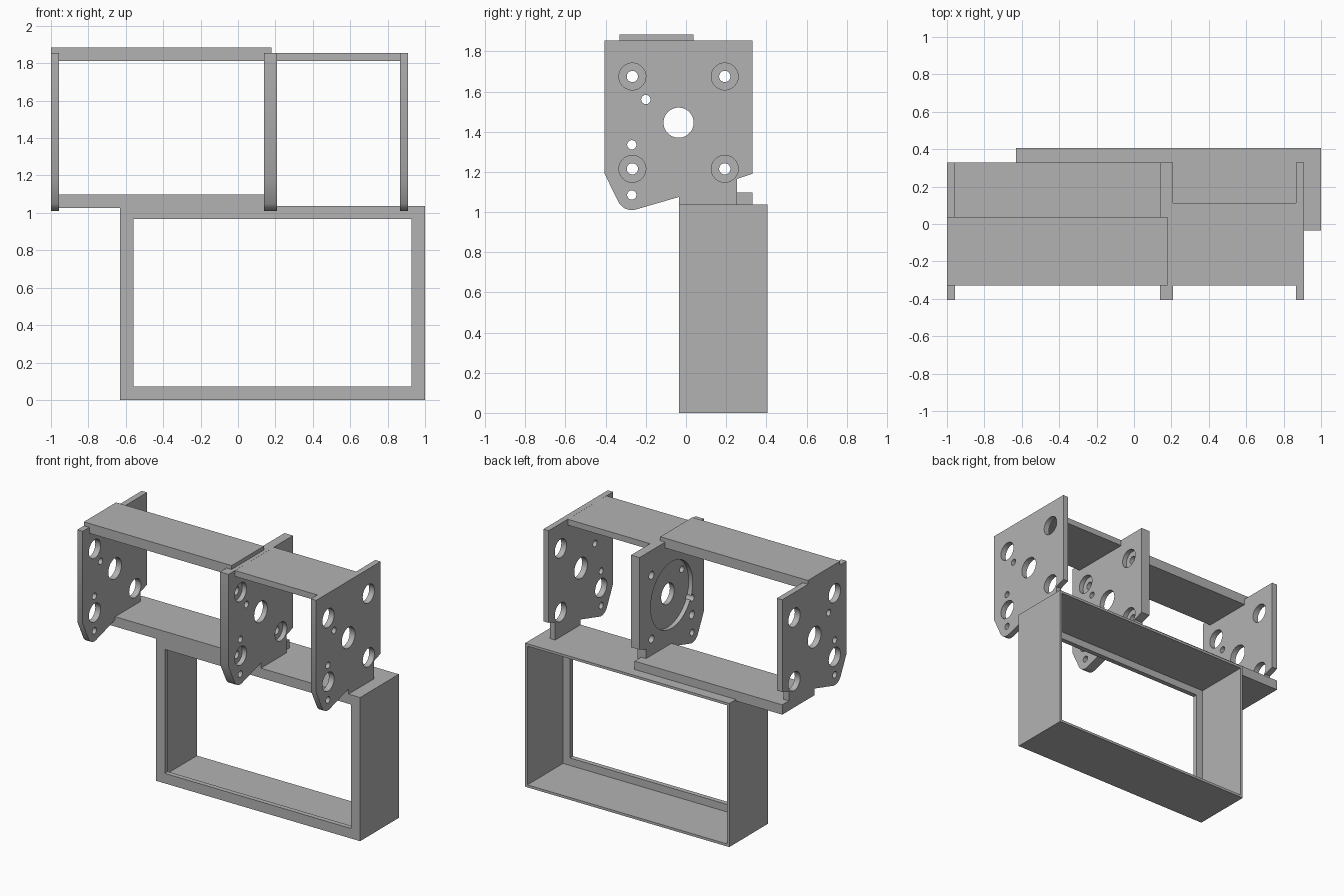
import bpy
import bmesh
from math import sin, cos, pi, radians
from mathutils import Matrix

if "Cube" in bpy.data.objects:
    bpy.data.objects.remove(bpy.data.objects["Cube"], do_unlink=True)

# One grey plastic for everything
grey = bpy.data.materials.new("grey_plastic")
grey.use_nodes = True
colour = (0.45, 0.45, 0.45, 1)
grey.diffuse_color = colour
grey.node_tree.nodes["Principled BSDF"].inputs["Base Color"].default_value = colour


def finish(name, bm):
    bmesh.ops.recalc_face_normals(bm, faces=bm.faces)
    mesh = bpy.data.meshes.new(name)
    bm.to_mesh(mesh)
    bm.free()
    mesh.materials.append(grey)
    obj = bpy.data.objects.new(name, mesh)
    bpy.context.collection.objects.link(obj)
    return obj


def box(name, x, y, z):
    bm = bmesh.new()
    bmesh.ops.create_cube(bm, size=1)
    for v in bm.verts:
        v.co = [r[0] if c < 0 else r[1] for c, r in zip(v.co, (x, y, z))]
    return finish(name, bm)


def prism(name, outline, x0, x1):
    """Extrude a y-z outline along x."""
    bm = bmesh.new()
    face = bm.faces.new([bm.verts.new((x0, y, z)) for y, z in outline])
    out = bmesh.ops.extrude_face_region(bm, geom=[face])
    moved = [g for g in out["geom"] if isinstance(g, bmesh.types.BMVert)]
    bmesh.ops.translate(bm, verts=moved, vec=(x1 - x0, 0, 0))
    return finish(name, bm)


def cut(target, cutter):
    mod = target.modifiers.new("cut", "BOOLEAN")
    mod.operation = "DIFFERENCE"
    mod.solver = "EXACT"
    mod.object = cutter
    cutter.hide_render = True
    bpy.context.view_layer.objects.active = target
    bpy.ops.object.modifier_apply(modifier=mod.name)
    bpy.data.objects.remove(cutter, do_unlink=True)


def drill(target, centre, radius, x0, x1):
    """Round hole along x."""
    bm = bmesh.new()
    place = Matrix.Translation(((x0 + x1) / 2, *centre)) @ Matrix.Rotation(pi / 2, 4, "Y")
    bmesh.ops.create_cone(bm, cap_ends=True, segments=48, radius1=radius,
                          radius2=radius, depth=x1 - x0, matrix=place)
    cut(target, finish("drill", bm))


# Motor plate outline with a rounded lower toe and a rear notch
toe = (-0.27, 1.085)
toe_arc = [(toe[0] + 0.075 * cos(radians(a)), toe[1] + 0.075 * sin(radians(a)))
           for a in range(208, 287, 6)]
outline = ([(-0.405, 1.855), (-0.405, 1.19)] + toe_arc +
           [(-0.035, 1.075), (-0.035, 1.03), (0.255, 1.03),
            (0.255, 1.165), (0.33, 1.19), (0.33, 1.855)])

hub = (-0.037, 1.445)
corners = [(hub[0] + sy * 0.23, hub[1] + sz * 0.23) for sy in (-1, 1) for sz in (-1, 1)]
pin_holes = [(-0.2, 1.56), (-0.27, 1.335), toe]

plates = {"right_plate": (-1.0, -0.957),
          "middle_plate": (0.14, 0.208),
          "left_plate": (0.866, 0.908)}
for name, (x0, x1) in plates.items():
    plate = prism(name, outline, x0, x1)
    middle = name == "middle_plate"
    drill(plate, hub, 0.075, x0 - 0.1, x1 + 0.1)
    for c in pin_holes:
        drill(plate, c, 0.023, x0 - 0.1, x1 + 0.1)
    for c in corners:
        drill(plate, c, 0.028 if middle else 0.067, x0 - 0.1, x1 + 0.1)
        if middle:
            drill(plate, c, 0.067, x1 - 0.034, x1 + 0.1)   # screw head seat
    if middle:
        drill(plate, hub, 0.24, x0 - 0.1, x0 + 0.032)      # motor face recess
    bpy.ops.object.select_all(action="DESELECT")
    plate.select_set(True)
    bpy.context.view_layer.objects.active = plate
    bpy.ops.object.shade_smooth_by_angle(angle=radians(30))

# Bars joining the plates
box("upper_right_bar", (-1.0, 0.18), (-0.33, 0.037), (1.812, 1.883))
box("upper_left_bar", (0.2, 0.88), (-0.33, 0.112), (1.812, 1.8545))
box("lower_shelf", (-1.0, 0.18), (-0.035, 0.33), (1.026, 1.097))

# Open frame: thin walls with a lip round the front opening
frame = box("base_frame", (-0.63, 1.0), (-0.035, 0.406), (0, 1.037))
cut(frame, box("opening", (-0.56, 0.927), (-0.2, 0.6), (0.072, 0.967)))
cut(frame, box("cavity", (-0.612, 0.982), (0.0, 0.6), (0.018, 1.019)))
